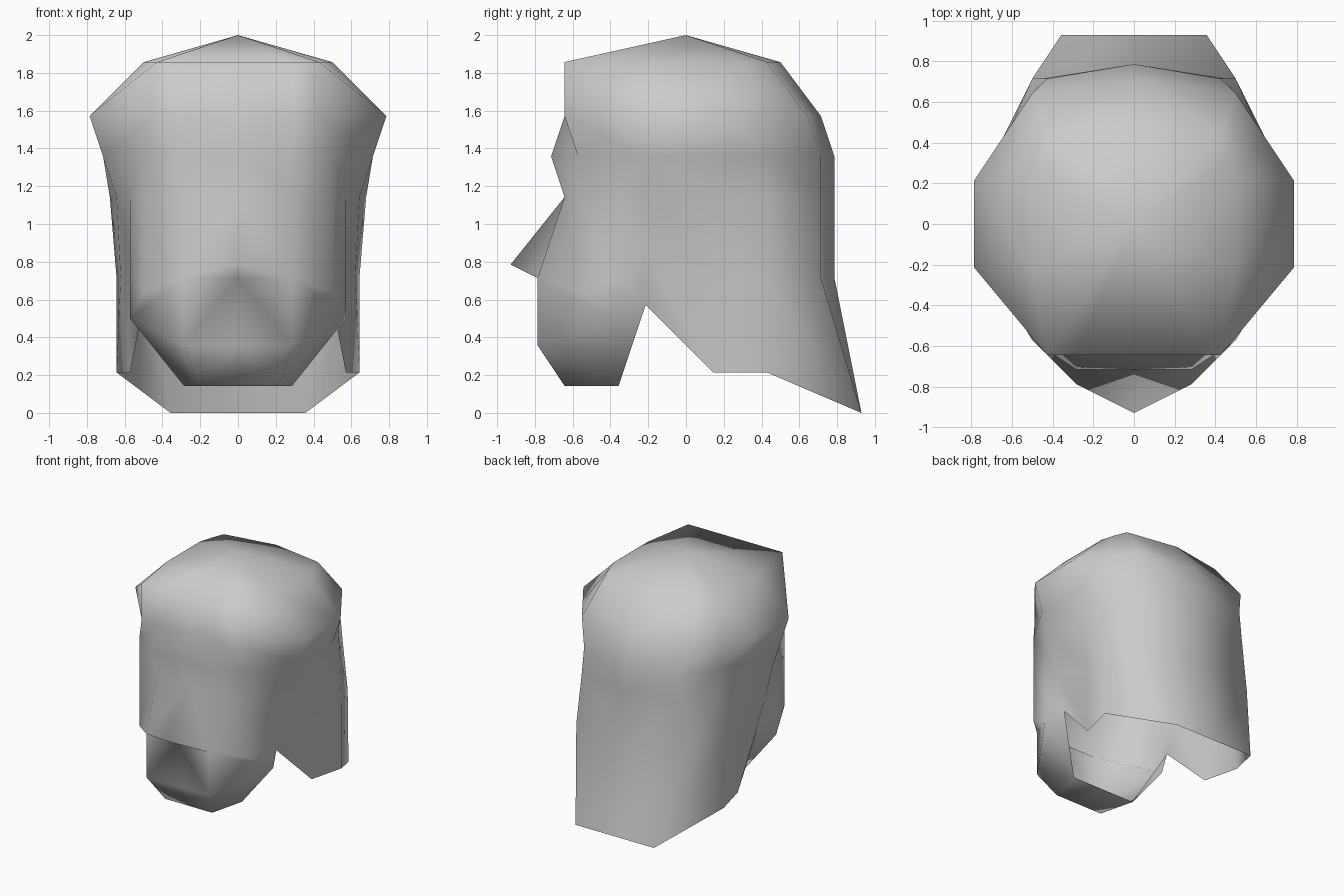
import bpy
import bmesh

UNIT = 1 / 14  # the shape sits on a grid of fourteen steps per unit

cube = bpy.data.objects.get("Cube")
if cube:
    bpy.data.objects.remove(cube, do_unlink=True)


def ring(height, *outline):
    """Level row of points, running from the front round the side to the back."""
    return [(x, y, height) for x, y in outline]


def skin(mesh, lookup, rows):
    """Join successive rows with faces; repeated points collapse to triangles."""
    def corner(point):
        if point not in lookup:
            lookup[point] = mesh.verts.new([value * UNIT for value in point])
        return lookup[point]

    for upper, lower in zip(rows, rows[1:]):
        for column in range(len(upper) - 1):
            loop = (upper[column], lower[column],
                    lower[column + 1], upper[column + 1])
            corners = list(dict.fromkeys(corner(point) for point in loop))
            if len(corners) > 2:
                face = mesh.faces.new(corners)
                face.smooth = True


def make_material(name, colour):
    material = bpy.data.materials.new(name)
    material.use_nodes = True
    material.diffuse_color = colour
    shader = material.node_tree.nodes["Principled BSDF"]
    shader.inputs["Base Color"].default_value = colour
    return material


mesh = bmesh.new()
lookup = {}

# Crown: apex down to the brow, all the way round one half
apex = [(0, 0, 28)] * 8
top = ring(26, (0, -9), (4, -9), (6, -9), (7, -3), (7, 3), (6.6, 4.5), (6, 6), (0, 7))
temple = ring(22, (0, -9), (4, -9), (6, -9), (11, -3), (11, 3), (9, 6), (7, 9), (0, 10))
brow = ring(19, (0, -10), (4, -10), (7, -8), (10, -3), (10, 3), (8.6, 6), (6, 10), (0, 11))
skin(mesh, lookup, [apex, top, temple, brow])

# Seam where the face meets the rear drape
seam_high, seam_mid, seam_low = (9, -3, 16), (8, -3, 12), (7, -3, 8)

# Face: eye line, nose wedge, cheeks, chin and jaw underside
cheek, jaw, jaw_end = (7, -8, 9), (8, -5, 7), (4, -5, 2)
eyes = ring(16, (0, -9), (4, -9), (7, -8), (8, -5)) + [seam_high]
nose = [(0, -13, 11), (4, -11, 10), cheek, (8, -5, 10), seam_mid]
nose_base = [(0, -11, 10)] + nose[1:]
chin = ring(5, (0, -11), (4, -11)) + [jaw, jaw, seam_low]
chin_base = ring(2, (0, -9), (3, -9)) + [jaw_end, jaw_end, seam_low]
skin(mesh, lookup, [brow[:4] + [brow[3]], eyes, nose, nose_base, chin, chin_base])
skin(mesh, lookup, [chin_base[:3], [(0, -5, 2), jaw_end, jaw_end]])

# Rear drape: hangs from the crown, with a notch at the side and a low back hem
upper = [seam_high] + ring(16, (9.5, 3), (8.8, 6), (6.3, 10), (0, 11))
middle = [seam_mid] + ring(10, (8.7, 3), (9, 6), (7, 10), (0, 11))
hem = [seam_low, (8, 2, 3), (9, 6, 3), (5, 13, 0), (0, 13, 0)]
skin(mesh, lookup, [brow[3:], upper, middle, hem])

data = bpy.data.meshes.new("head_shell")
mesh.to_mesh(data)
mesh.free()
head = bpy.data.objects.new("head_shell", data)
bpy.context.collection.objects.link(head)
data.materials.append(make_material("light_grey", (0.6, 0.6, 0.6, 1)))

# Mirror the half across the centre line
mirror = head.modifiers.new("mirror", "MIRROR")
mirror.use_axis[0] = True
mirror.use_clip = True
